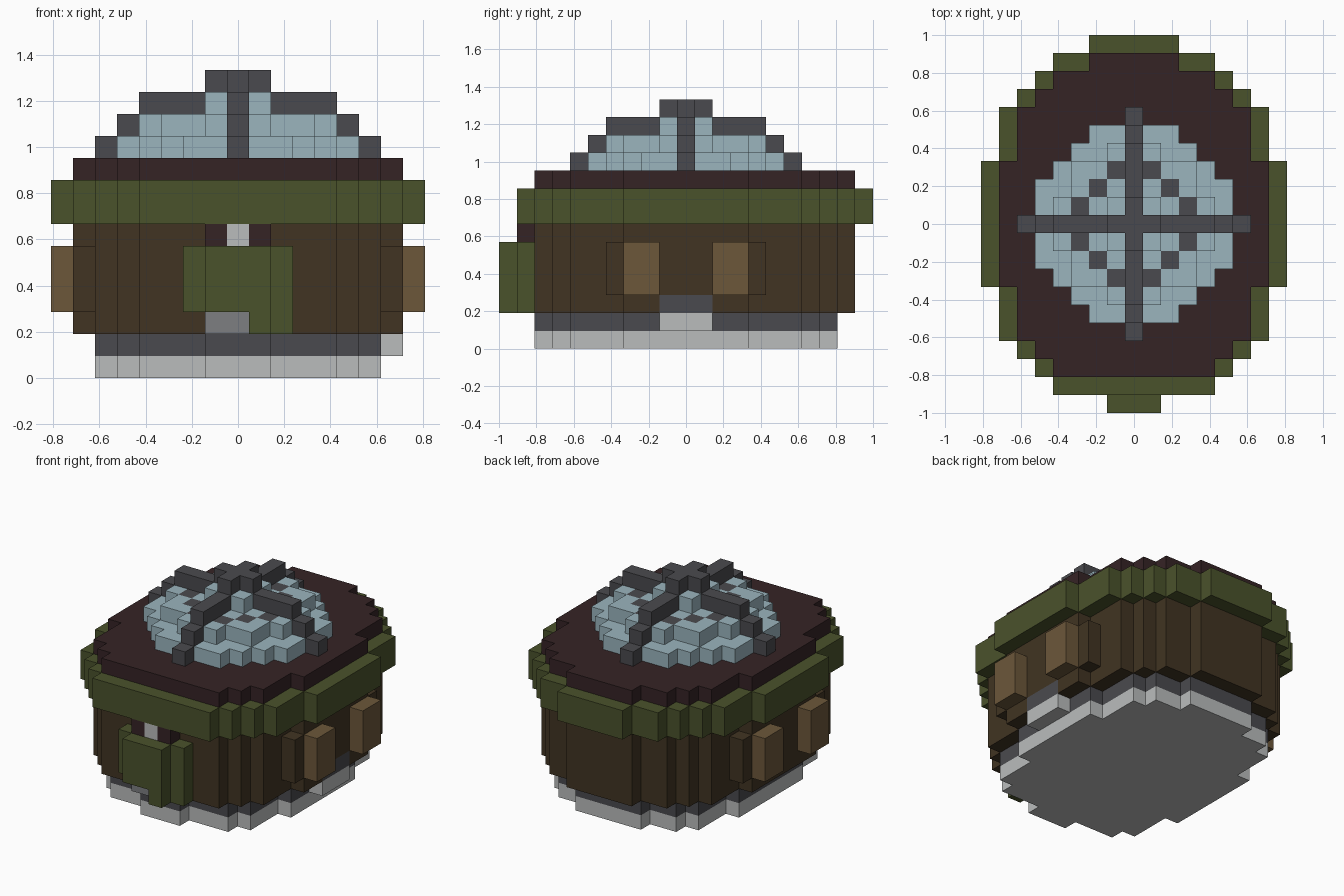
import bpy, bmesh
from mathutils import Vector
from math import radians

cube = bpy.data.objects.get("Cube")
if cube:
    bpy.data.objects.remove(cube, do_unlink=True)

UNIT = 2 / 21  # edge of one block


def material(name, hex_code):
    channels = [int(hex_code[i:i + 2], 16) / 255 for i in (0, 2, 4)]
    colour = [c / 12.92 if c <= 0.04045 else ((c + 0.055) / 1.055) ** 2.4 for c in channels] + [1]
    mat = bpy.data.materials.new(name)
    mat.use_nodes = True
    mat.diffuse_color = colour
    bsdf = next(n for n in mat.node_tree.nodes if n.type == 'BSDF_PRINCIPLED')
    bsdf.inputs["Base Color"].default_value = colour
    return mat


OLIVE = material("olive", "4A522B")
MAROON = material("dark maroon", "352325")
BROWN = material("wood brown", "413422")
TAN = material("tan", "6C573A")
DARK = material("dark grey", "4A4A4E")
MID = material("mid grey", "7D7E81")
LIGHT = material("light grey", "BABCBC")
BLUE = material("glass blue", "9BB5BE")


def box(x, y, z):
    """Cells in inclusive ranges."""
    return {(i, j, k) for i in range(x[0], x[1] + 1)
            for j in range(y[0], y[1] + 1) for k in range(z[0], z[1] + 1)}


def slab(rows, z):
    """Cells of a plan given as (first y, last y, half width) rows."""
    return set().union(*(box((-w, w), (a, b), z) for a, b, w in rows))


def turned(cells):
    """Cells repeated by quarter turns about the z axis."""
    out = set()
    for x, y, z in cells:
        out |= {(x, y, z), (-y, x, z), (-x, -y, z), (y, -x, z)}
    return out


def build(name, cells, mat):
    """Skin a set of cells and merge the flat faces."""
    bm = bmesh.new()
    for cell in cells:
        centre = Vector(cell) + Vector((0, 0, 0.5))
        for axis in range(3):
            for sign in (-1, 1):
                n = Vector((0, 0, 0))
                n[axis] = sign
                if tuple(int(c + d) for c, d in zip(cell, n)) in cells:
                    continue
                u = Vector((0, 0, 0))
                u[(axis + 1) % 3] = 0.5
                v = n.cross(u)
                mid = centre + n * 0.5
                bm.faces.new([bm.verts.new((mid + p) * UNIT)
                              for p in (-u - v, u - v, u + v, v - u)])
    bmesh.ops.remove_doubles(bm, verts=bm.verts[:], dist=UNIT / 100)
    bmesh.ops.dissolve_limit(bm, angle_limit=radians(1), verts=bm.verts[:], edges=bm.edges[:])
    mesh = bpy.data.meshes.new(name)
    bm.to_mesh(mesh)
    bm.free()
    mesh.materials.append(mat)
    obj = bpy.data.objects.new(name, mesh)
    bpy.context.collection.objects.link(obj)
    return obj


# Stepped oval plans
rim_plan = [(10, 10, 2), (9, 9, 4), (8, 8, 5), (7, 7, 6), (4, 6, 7), (-3, 3, 8),
            (-6, -4, 7), (-7, -7, 6), (-8, -8, 5), (-9, -9, 4)]
wall_plan = [(9, 9, 2), (8, 8, 4), (7, 7, 5), (4, 6, 6), (-3, 3, 7),
             (-6, -4, 6), (-7, -7, 5), (-8, -8, 4)]
base_plan = [(8, 8, 2), (7, 7, 4), (4, 6, 5), (-3, 3, 6),
             (-6, -4, 5), (-7, -7, 4), (-8, -8, 1)]

# Base, walls and roof
build("foundation", slab(base_plan, (0, 0)), LIGHT)
build("plinth", slab(base_plan, (1, 1)), DARK)
side_sill = box((7, 7), (-1, 1), (2, 2))
build("walls", slab(wall_plan, (2, 6)) - side_sill, BROWN)
build("side_sill", side_sill, DARK)
build("side_step", box((7, 7), (-1, 1), (1, 1)), LIGHT)
build("rim", slab(rim_plan, (7, 8)), OLIVE)
build("roof", slab(wall_plan, (9, 9)), MAROON)

# Side shutters with their wooden posts
for side, sx in (("left", 1), ("right", -1)):
    for end, sy in (("front", -1), ("back", 1)):
        shutter = {(8 * sx, y * sy, z) for y in (2, 3) for z in (3, 4, 5)}
        build(f"{side}_{end}_shutter", shutter, TAN)
        build(f"{side}_{end}_post", {(7 * sx, 4 * sy, z) for z in (3, 4, 5)}, BROWN)

# Front porch block, its lamp and the small step beneath
porch = box((-2, 2), (-9, -9), (3, 5)) | box((-1, 1), (-10, -10), (3, 5))
porch |= box((1, 2), (-9, -9), (2, 2)) | {(1, -10, 2)}
build("porch", porch, OLIVE)
build("porch_step", box((-1, 0), (-9, -9), (2, 2)), MID)
build("porch_brackets", {(-1, -9, 6), (1, -9, 6)}, MAROON)
build("porch_lamp", {(0, -9, 6)}, LIGHT)

# Glass dome with dark studs
studs = turned({(3, 1, 11), (2, 2, 11), (1, 3, 11)})
lower = slab([(-2, 2, 5), (-3, 3, 4), (-4, 4, 3), (-5, 5, 2)], (10, 10))
upper = slab([(-1, 1, 4), (-3, 3, 3), (-4, 4, 1)], (11, 11))
ribs = turned(box((6, 6), (0, 0), (10, 10)) | box((5, 5), (0, 0), (11, 11))
              | box((0, 4), (0, 0), (12, 12)) | box((0, 1), (0, 0), (13, 13)))
cap = box((-1, 1), (-1, 1), (12, 12))
build("dome_glass", (lower | upper | cap) - studs - ribs, BLUE)
build("dome_studs", studs, DARK)
build("dome_ribs", ribs, DARK)
